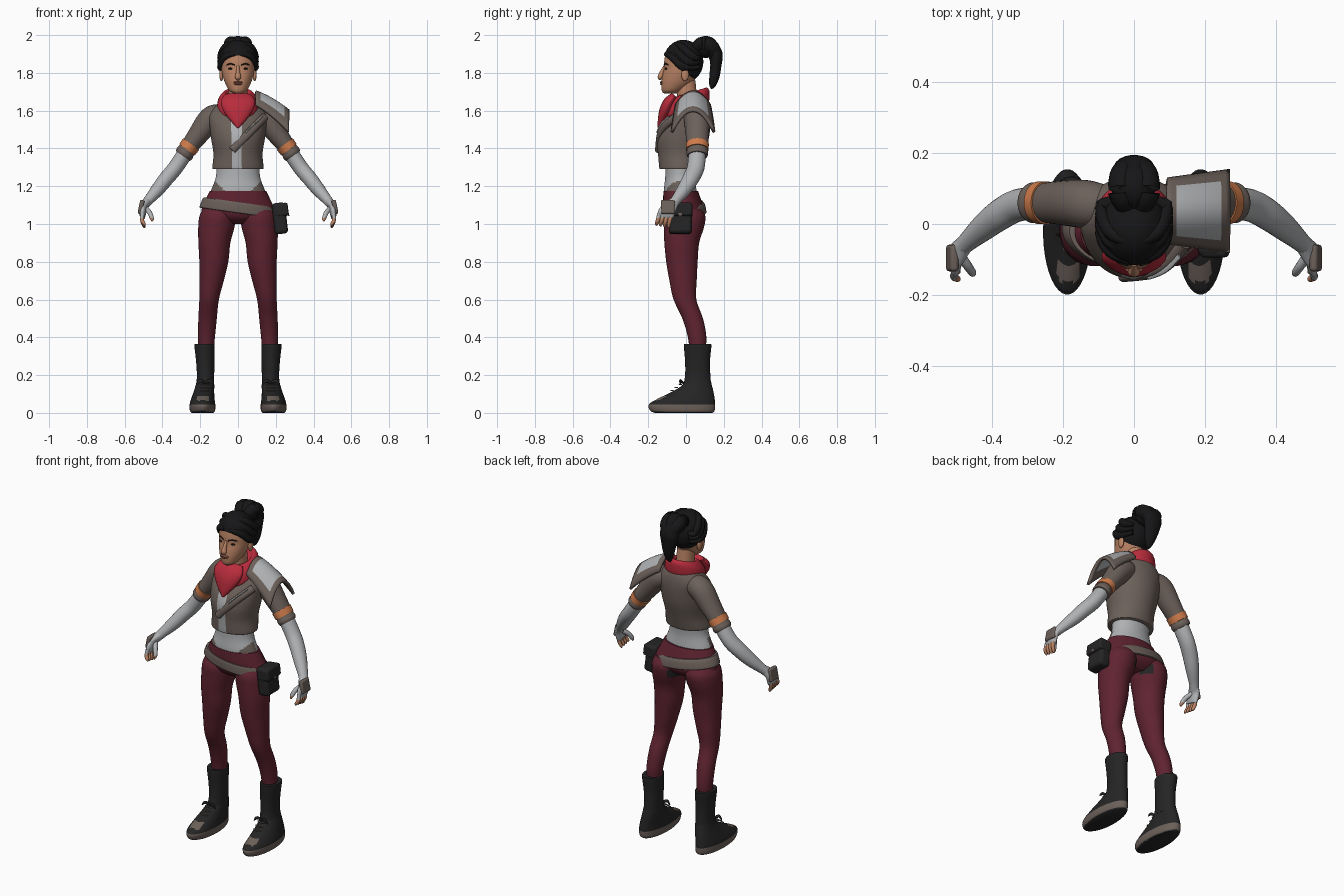
import bpy, bmesh, math
from mathutils import Vector, Matrix

cube = bpy.data.objects.get("Cube")
if cube:
    bpy.data.objects.remove(cube, do_unlink=True)

PALETTE = {
    "skin": (.50, .23, .13), "lips": (.30, .10, .07), "hair_black": (.008, .008, .009),
    "leather_black": (.017, .018, .017), "taupe": (.15, .118, .102), "grey_cloth": (.43, .44, .45),
    "scarf_red": (.48, .025, .045), "burgundy": (.115, .017, .03), "orange": (.62, .20, .07),
}
ORDER = list(PALETTE)
materials = []
for label, colour in PALETTE.items():
    material = bpy.data.materials.new(label)
    material.use_nodes = True
    material.diffuse_color = (*colour, 1)
    material.node_tree.nodes["Principled BSDF"].inputs["Base Color"].default_value = (*colour, 1)
    materials.append(material)
built = []


def finish(name, bm, colour):
    """Turn a bmesh into an object; colour is a name or a rule on (centre, normal)."""
    bmesh.ops.recalc_face_normals(bm, faces=bm.faces)
    bm.normal_update()
    mesh = bpy.data.meshes.new(name)
    for material in materials:
        mesh.materials.append(material)
    for face in bm.faces:
        label = colour(face.calc_center_median(), face.normal) if callable(colour) else colour
        face.material_index = ORDER.index(label)
    bm.to_mesh(mesh)
    bm.free()
    part = bpy.data.objects.new(name, mesh)
    bpy.context.collection.objects.link(part)
    built.append(part)
    return part


def smooth_rows(rows, steps):
    """Catmull-Rom interpolation of rows of numbers."""
    result = []
    for i in range(len(rows) - 1):
        before, start = rows[max(i - 1, 0)], rows[i]
        end, after = rows[i + 1], rows[min(i + 2, len(rows) - 1)]
        for k in range(steps):
            t = k / steps
            result.append([b + t * ((c - a) + t * (2*a - 5*b + 4*c - d + t * (3*(b - c) + d - a))) / 2
                           for a, b, c, d in zip(before, start, end, after)])
    return result + [list(rows[-1])]


def skin_rings(name, rings, colour):
    bm = bmesh.new()
    loops = [[bm.verts.new(p) for p in ring] for ring in rings]
    count = len(loops[0])
    for low, high in zip(loops, loops[1:]):
        for i in range(count):
            j = (i + 1) % count
            bm.faces.new((low[i], low[j], high[j], high[i]))
    bm.faces.new(loops[0])
    bm.faces.new(loops[-1])
    return finish(name, bm, colour)


def ellipse(centre, u, v, count):
    angles = [math.tau * (i + .5) / count for i in range(count)]
    return [centre + u * math.cos(a) + v * math.sin(a) for a in angles]


def stack(name, rows, colour, side=1, count=32, steps=5, tilt_x=0, tilt_y=0):
    """Level cross-sections: height, centre x, half width, front y, back y."""
    rings = []
    for z, x, half, front, back in smooth_rows(rows, steps):
        ring = ellipse(Vector((side * x, (front + back) / 2, z)), Vector((half, 0, 0)),
                       Vector((0, (back - front) / 2, 0)), count)
        rings.append([p + Vector((0, 0, tilt_x * p.x + tilt_y * p.y)) for p in ring])
    return skin_rings(name, rings, colour)


def limb(name, rows, colour, side=1, count=20, steps=5):
    """Tube along a path: x, y, z, radius across, radius in depth."""
    rows = smooth_rows(rows, steps)
    path = [Vector((side * r[0], r[1], r[2])) for r in rows]
    rings = []
    for i, centre in enumerate(path):
        along = (path[min(i + 1, len(path) - 1)] - path[max(i - 1, 0)]).normalized()
        depth = Vector((0, 1, 0))
        depth = (depth - along * along.dot(depth)).normalized()
        rings.append(ellipse(centre, along.cross(depth) * rows[i][3], depth * rows[i][4], count))
    return skin_rings(name, rings, colour)


def ball(name, centre, size, colour, cut=None):
    bm = bmesh.new()
    bmesh.ops.create_uvsphere(bm, u_segments=32, v_segments=20, radius=1)
    bmesh.ops.transform(bm, verts=bm.verts, matrix=Matrix.Translation(centre) @ Matrix.Diagonal((*size, 1)))
    if cut:
        bmesh.ops.bisect_plane(bm, geom=bm.verts[:] + bm.edges[:] + bm.faces[:],
                               plane_co=cut[0], plane_no=cut[1], clear_inner=True)
    return finish(name, bm, colour)


def box(name, centre, size, turn, colour, bevel):
    bm = bmesh.new()
    bmesh.ops.create_cube(bm, size=1)
    bmesh.ops.transform(bm, verts=bm.verts, matrix=Matrix.Translation(centre)
                        @ Matrix.Rotation(turn, 4, 'Y') @ Matrix.Diagonal((*size, 1)))
    part = finish(name, bm, colour)
    rounding = part.modifiers.new("rounding", 'BEVEL')
    rounding.width, rounding.segments = bevel, 3
    return part


# Colour rules
def jacket_rule(c, n):
    return "grey_cloth" if abs(c.x + .003) < .028 and c.y < -.08 and c.z < 1.54 else "taupe"

def shirt_rule(c, n):
    return "taupe" if c.y < -.03 and c.z < 1.165 + (abs(c.x) - .055) * .9 else "grey_cloth"

def leg_rule(c, n):
    return "leather_black" if c.y > .03 and abs(c.x) < .07 and .98 < c.z < 1.03 else "burgundy"

def boot_rule(c, n):
    toe_patch = -.16 < c.y < -.11 and abs(abs(c.x) - .185) < .03 and n.z > .3
    return "taupe" if n.z > -.7 and (c.z < .045 or toe_patch) else "leather_black"

def finger_rule(c, n):
    return "skin" if c.z < 1.032 else "grey_cloth"


# Head and neck
stack("head", [(1.69, 0, .02, -.115, -.05), (1.705, 0, .045, -.128, -.02), (1.74, 0, .066, -.131, .03),
               (1.78, 0, .08, -.126, .055), (1.82, 0, .088, -.117, .068), (1.86, 0, .09, -.116, .077),
               (1.91, 0, .083, -.105, .07), (1.95, 0, .055, -.07, .04), (1.962, 0, .02, -.03, .01)], "skin")
stack("neck", [(1.58, 0, .06, -.04, .07), (1.66, 0, .05, -.045, .06), (1.76, 0, .05, -.06, .05)], "skin")
limb("nose", [(0, -.112, 1.835, .008, .008), (0, -.128, 1.80, .011, .013),
              (0, -.136, 1.777, .017, .014), (0, -.128, 1.767, .008, .008)], "skin")
ball("upper_lip", (0, -.129, 1.75), (.025, .009, .006), "lips")
ball("lower_lip", (0, -.129, 1.741), (.021, .009, .006), "lips")
for s, tag in ((1, "left_"), (-1, "right_")):
    ball(tag + "eye", (s * .036, -.103, 1.822), (.016, .009, .006), "hair_black")
    limb(tag + "brow", [(.016, -.116, 1.842, .003, .004), (.04, -.108, 1.848, .004, .004),
                        (.06, -.092, 1.842, .002, .004)], "hair_black", s, 8)
    ball(tag + "ear", (s * .088, -.005, 1.79), (.011, .02, .034), "skin")

# Hair: cap, side waves, bun and tail
ball("hair_cap", (0, -.014, 1.86), (.1, .106, .115), "hair_black", ((0, 0, 1.8), (0, .8, 1)))
for s, tag in ((1, "left_"), (-1, "right_")):
    for i in range(3):
        lift = i * .026
        limb(tag + "hair_wave", [(.012, -.105 + lift, 1.90 + lift, .012, .012),
                                 (.066, -.075 + lift, 1.885 + lift, .02, .02),
                                 (.094, -.01 + lift, 1.83 + lift, .016, .022),
                                 (.06, .065, 1.83 + lift, .012, .016)], "hair_black", s, 12)
    limb(tag + "bun_lobe", [(.02, .05, 1.93, .03, .03), (.035, .09, 1.955, .037, .04),
                            (.03, .14, 1.93, .036, .04), (.01, .155, 1.87, .02, .03)], "hair_black", s)
ball("bun", (0, .105, 1.937), (.06, .065, .058), "hair_black")
limb("hair_tail", [(0, .135, 1.95, .05, .03), (0, .158, 1.90, .058, .036), (.004, .158, 1.84, .048, .03),
                   (.01, .15, 1.78, .034, .027), (.012, .14, 1.735, .018, .018),
                   (.01, .135, 1.715, .003, .003)], "hair_black")

# Torso clothing
stack("shirt", [(1.12, 0, .16, -.113, .06), (1.18, 0, .142, -.117, .055), (1.25, 0, .117, -.11, .05),
                (1.34, 0, .115, -.11, .06)], shirt_rule, count=56, steps=10)
stack("jacket", [(1.29, 0, .132, -.137, .075), (1.30, 0, .136, -.142, .08), (1.37, 0, .13, -.148, .098),
                 (1.45, 0, .142, -.155, .12), (1.52, 0, .15, -.135, .13), (1.58, 0, .152, -.09, .132),
                 (1.63, 0, .115, -.06, .125), (1.67, 0, .07, -.035, .105)], jacket_rule, count=64)
stack("scarf_cowl", [(1.56, 0, .08, -.09, .10), (1.60, 0, .108, -.11, .12), (1.645, 0, .108, -.105, .125),
                     (1.675, 0, .092, -.085, .122), (1.69, 0, .07, -.06, .105), (1.67, 0, .055, -.04, .08)],
      "scarf_red", tilt_y=.3)
limb("scarf_point", [(0, -.06, 1.68, .075, .02), (0, -.09, 1.645, .092, .03), (0, -.11, 1.60, .078, .032),
                     (0, -.13, 1.55, .042, .02), (0, -.143, 1.508, .004, .008)], "scarf_red")
limb("chest_strap", [(.14, -.055, 1.565, .022, .02), (.10, -.105, 1.525, .022, .02),
                     (.05, -.14, 1.475, .022, .014), (-.03, -.15, 1.39, .02, .014)], "taupe")
limb("strap_trim", [(.125, -.085, 1.565, .004, .014), (.085, -.127, 1.527, .004, .012),
                    (.04, -.15, 1.482, .004, .008)], "grey_cloth", count=10)

# Hips, belt and pouch
stack("hips", [(1.0, 0, .12, -.06, .05), (1.03, 0, .175, -.10, .085), (1.07, 0, .195, -.117, .098),
               (1.12, 0, .176, -.121, .083), (1.175, 0, .15, -.12, .064)], "burgundy", count=40)
stack("belt", [(1.058, 0, .196, -.123, .102), (1.064, 0, .204, -.129, .108), (1.10, 0, .191, -.13, .101),
               (1.116, 0, .182, -.127, .091)], "taupe", count=40, tilt_x=-.14)
box("pouch", (.222, -.03, 1.03), (.07, .122, .165), -.12, "leather_black", .018)
box("pouch_flap", (.228, -.03, 1.075), (.076, .128, .07), -.12, "leather_black", .012)
box("pouch_clasp", (.267, -.03, 1.05), (.008, .022, .016), -.12, "taupe", .002)

# Arms, hands, legs and boots
for s, tag in ((1, "left_"), (-1, "right_")):
    limb(tag + "sleeve", [(.09, .05, 1.575, .06, .062), (.145, .057, 1.555, .066, .068),
                          (.216, .06, 1.465, .054, .061), (.265, .06, 1.40, .046, .055),
                          (.283, .06, 1.373, .05, .058), (.292, .06, 1.36, .045, .052)], "taupe", s, 28)
    limb(tag + "armband", [(.248, .06, 1.423, .053, .061), (.27, .06, 1.393, .051, .06)], "orange", s, 28)
    limb(tag + "arm", [(.27, .06, 1.39, .042, .046), (.33, .052, 1.30, .041, .046),
                       (.38, .025, 1.24, .04, .044), (.425, -.01, 1.183, .036, .038),
                       (.47, -.05, 1.13, .027, .028), (.495, -.075, 1.10, .024, .026)], "grey_cloth", s, 24)
    limb(tag + "palm", [(.48, -.06, 1.12, .024, .026), (.50, -.085, 1.09, .02, .038),
                        (.505, -.105, 1.055, .018, .045), (.504, -.112, 1.035, .012, .04)], "grey_cloth", s)
    for i in range(4):
        y = -.078 - .021 * i
        limb(tag + "finger", [(.506, y, 1.055, .011, .011), (.508, y - .008, 1.02, .011, .011),
                              (.498, y - .014, .99 + .004 * i, .009, .009),
                              (.494, y - .015, .98 + .004 * i, .004, .004)], finger_rule, s, 10)
    limb(tag + "thumb", [(.49, -.09, 1.085, .014, .014), (.468, -.12, 1.06, .013, .013),
                         (.456, -.138, 1.03, .011, .011), (.455, -.143, 1.015, .004, .004)],
         finger_rule, s, 10)
    box(tag + "hand_guard", (s * .513, -.096, 1.09), (.024, .075, .075), s * -.2, "taupe", .009)

    stack(tag + "leg", [(1.08, .1, .085, -.10, .08), (1.04, .108, .097, -.118, .103),
                        (.98, .115, .096, -.118, .095), (.9, .125, .085, -.115, .07),
                        (.8, .128, .077, -.105, .062), (.7, .14, .065, -.088, .057),
                        (.6, .153, .052, -.066, .055), (.5, .161, .049, -.02, .09),
                        (.4, .167, .045, .01, .108), (.3, .17, .038, .02, .10)], leg_rule, s)
    stack(tag + "boot_shaft", [(.362, .177, .05, -.008, .13), (.355, .177, .054, -.012, .135),
                               (.27, .173, .049, -.005, .127), (.19, .172, .046, -.006, .13),
                               (.13, .175, .05, -.02, .135)], "leather_black", s)
    stack(tag + "boot_foot", [(0, .187, .058, -.165, .14), (.012, .188, .067, -.19, .152),
                              (.045, .188, .068, -.197, .155), (.075, .186, .062, -.15, .152),
                              (.115, .18, .054, -.068, .145), (.155, .174, .048, -.012, .135),
                              (.2, .172, .042, 0, .125)], boot_rule, s, 40)
    for turn in (-1, 1):
        limb(tag + "lace_bow", [(.174, -.015, .158, .006, .006), (.174 + turn * .025, -.03, .17, .009, .006),
                                (.174 + turn * .045, -.03, .15, .003, .003)], "leather_black", s, 8)
    for i in range(3):
        y, z = -.03 - .022 * i, .15 - .016 * i
        limb(tag + "lace", [(.152, y + .006, z, .003, .005), (.176, y - .004, z, .003, .005),
                            (.2, y + .006, z, .003, .005)], "taupe", s, 8, 3)

# Shoulder guard: curved plate with a rim, on the left only
bm = bmesh.new()
CELLS = 14
bmesh.ops.create_grid(bm, x_segments=CELLS, y_segments=CELLS, size=1)
rim = [max(abs(c.x), abs(c.y)) > .78 for c in (f.calc_center_median() for f in bm.faces)]
bm.faces.ensure_lookup_table()
rim_faces = [f for f, edge in zip(bm.faces, rim) if edge]
for vert in bm.verts:
    across, depth = (vert.co.x + 1) * .088, vert.co.y * (.1 + .012 * vert.co.x)
    vert.co = (.092 + across, .037 + depth, 1.70 - .35 * across - 1.3 * across ** 2 - 9 * depth ** 2)
rim_centres = {tuple(round(v, 4) for v in f.calc_center_median()) for f in rim_faces}
guard = finish("shoulder_guard", bm, lambda c, n: "taupe" if tuple(round(v, 4) for v in c) in rim_centres
               else "grey_cloth")
if sum(p.normal.z for p in guard.data.polygons) < 0:
    guard.data.flip_normals()
thickness = guard.modifiers.new("thickness", 'SOLIDIFY')
thickness.thickness, thickness.offset = .016, 0
thickness.material_offset_rim = 0

# Shading
bpy.ops.object.select_all(action='DESELECT')
for part in built:
    part.select_set(True)
bpy.context.view_layer.objects.active = built[0]
bpy.ops.object.shade_smooth_by_angle(angle=math.radians(45))
